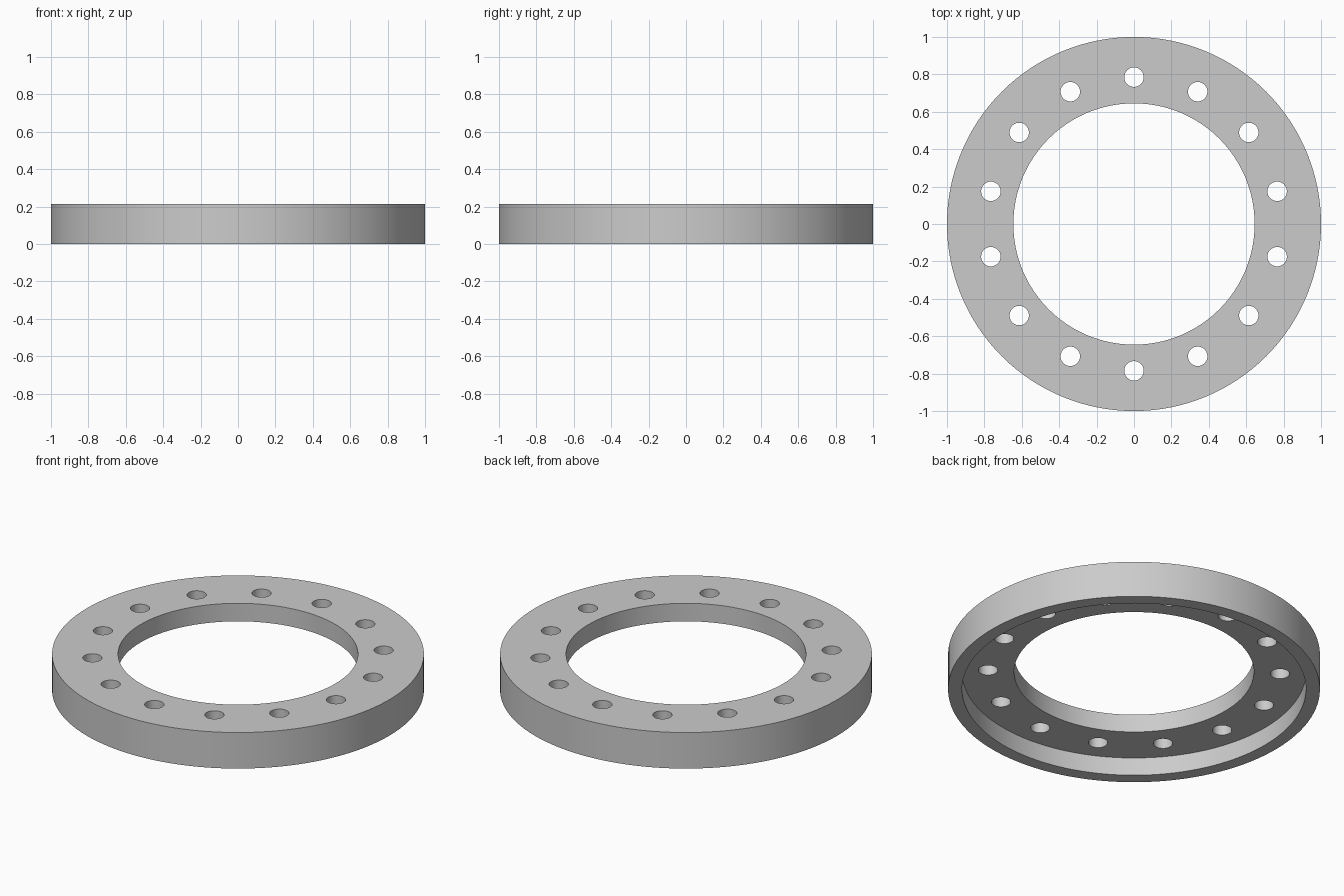
import bpy, bmesh, math
from mathutils import Matrix, Vector

if "Cube" in bpy.data.objects:
    bpy.data.objects.remove(bpy.data.objects["Cube"], do_unlink=True)

OUTER, LIP, BORE = 1.0, 0.925, 0.645
HEIGHT, RECESS = 0.214, 0.107
BOLT_CIRCLE, BOLT_RADIUS, BOLTS = 0.785, 0.052, 14
SEGMENTS = 128

grey = bpy.data.materials.new("plain_grey")
grey.use_nodes = True
colour = (0.6, 0.6, 0.6, 1)
grey.diffuse_color = colour
grey.node_tree.nodes["Principled BSDF"].inputs["Base Color"].default_value = colour


def make_object(name, bm):
    bmesh.ops.recalc_face_normals(bm, faces=bm.faces)
    mesh = bpy.data.meshes.new(name)
    bm.to_mesh(mesh)
    bm.free()
    mesh.materials.append(grey)
    obj = bpy.data.objects.new(name, mesh)
    bpy.context.collection.objects.link(obj)
    return obj


# Flange ring: stepped cross-section turned around the vertical axis
profile = [(BORE, RECESS), (LIP, RECESS), (LIP, 0),
           (OUTER, 0), (OUTER, HEIGHT), (BORE, HEIGHT)]
bm = bmesh.new()
verts = [bm.verts.new((r, 0, z)) for r, z in profile]
edges = [bm.edges.new((a, b)) for a, b in zip(verts, verts[1:] + verts[:1])]
bmesh.ops.spin(bm, geom=verts + edges, cent=(0, 0, 0), axis=(0, 0, 1),
               angle=math.tau, steps=SEGMENTS, use_merge=True)
bmesh.ops.remove_doubles(bm, verts=bm.verts, dist=0.0001)
ring = make_object("flange_ring", bm)

# Bolt hole cutters, evenly spaced with one on the +y axis
bm = bmesh.new()
for i in range(BOLTS):
    turn = Matrix.Rotation(math.tau * i / BOLTS, 4, "Z")
    place = turn @ Matrix.Translation(Vector((0, BOLT_CIRCLE, HEIGHT)))
    bmesh.ops.create_cone(bm, cap_ends=True, segments=32, radius1=BOLT_RADIUS,
                          radius2=BOLT_RADIUS, depth=HEIGHT * 2, matrix=place)
cutter = make_object("bolt_hole_cutter", bm)
cutter.hide_render = True

# Drill the holes, then discard the cutter
drill = ring.modifiers.new("bolt_holes", "BOOLEAN")
drill.operation = "DIFFERENCE"
drill.solver = "EXACT"
drill.object = cutter
bpy.ops.object.select_all(action="DESELECT")
ring.select_set(True)
bpy.context.view_layer.objects.active = ring
bpy.ops.object.modifier_apply(modifier=drill.name)
bpy.data.objects.remove(cutter, do_unlink=True)

# Smooth round walls with crisp rims
bpy.ops.object.shade_smooth_by_angle(angle=math.radians(30))
